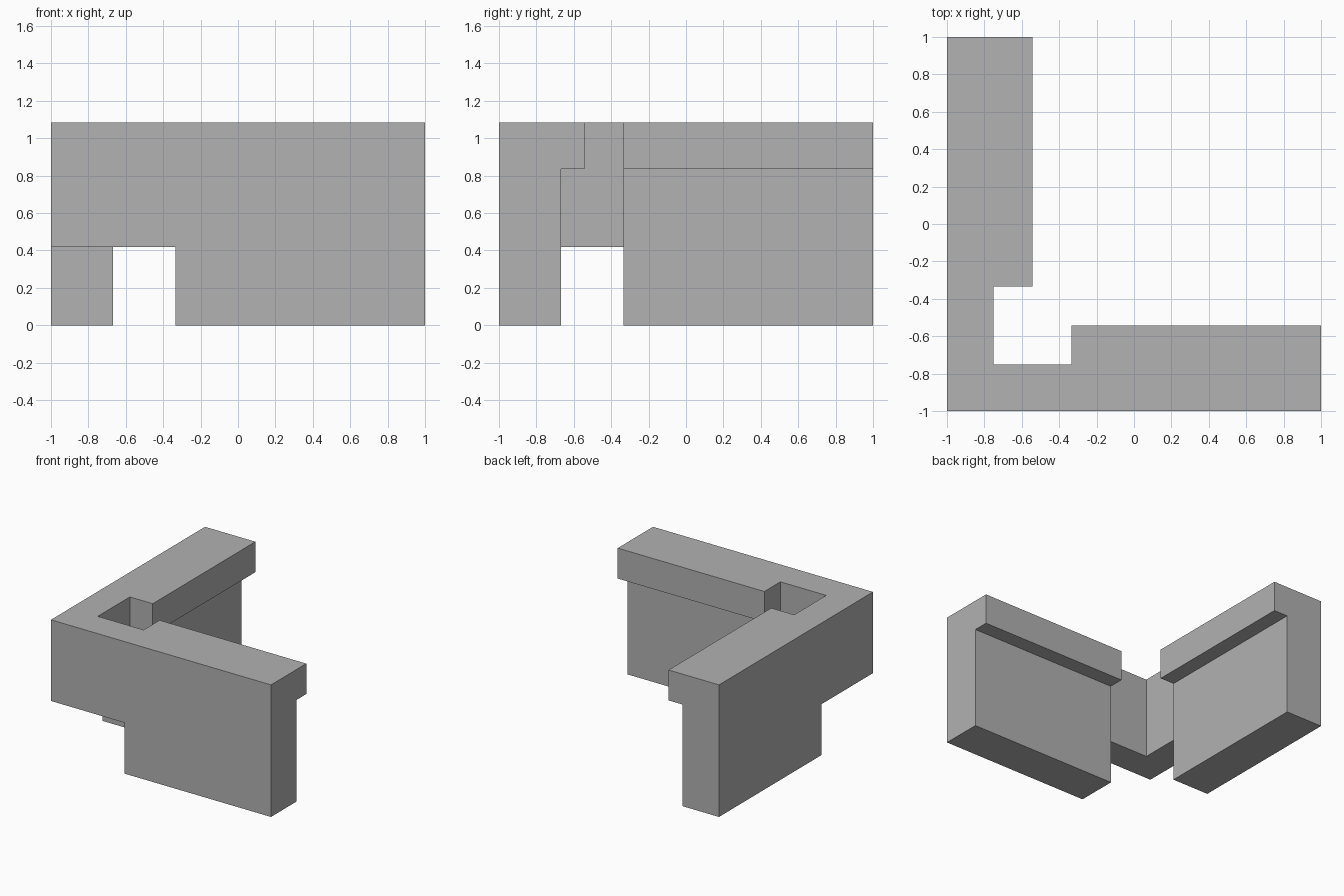
import bpy
import bmesh
from mathutils import Vector

cube = bpy.data.objects.get("Cube")
if cube:
    bpy.data.objects.remove(cube, do_unlink=True)

GREY = (0.445, 0.445, 0.445, 1)
stone = bpy.data.materials.new("plain_grey")
stone.use_nodes = True
stone.diffuse_color = GREY
stone.node_tree.nodes["Principled BSDF"].inputs["Base Color"].default_value = GREY

TOP = 1.085        # wall height
LEDGE = 0.835      # underside of the overhanging cap
ARCH = 0.418       # underside of the corner bridge
BODY = -0.667      # inner face of the wall body
CAP = -0.542       # inner face of the cap
BAND = -0.75       # inner face of the thin corner
GAP = -0.333       # where each full wall begins


def prism(name, points, offset):
    """Extrude a closed outline into a solid."""
    bm = bmesh.new()
    face = bm.faces.new([bm.verts.new(p) for p in points])
    grown = bmesh.ops.extrude_face_region(bm, geom=[face])["geom"]
    moved = [v for v in grown if isinstance(v, bmesh.types.BMVert)]
    bmesh.ops.translate(bm, verts=moved, vec=Vector(offset))
    bmesh.ops.recalc_face_normals(bm, faces=bm.faces)
    mesh = bpy.data.meshes.new(name)
    bm.to_mesh(mesh)
    bm.free()
    mesh.materials.append(stone)
    obj = bpy.data.objects.new(name, mesh)
    bpy.context.collection.objects.link(obj)
    return obj


# Thin L-shaped bridge around the corner
plan = [(-1, -1), (GAP, -1), (GAP, BAND), (BAND, BAND), (BAND, GAP), (-1, GAP)]
wall = prism("corner_wall", [(x, y, ARCH) for x, y in plan], (0, 0, TOP - ARCH))

# Two full walls sharing one capped cross-section
section = [(-1, 0), (BODY, 0), (BODY, LEDGE), (CAP, LEDGE), (CAP, TOP), (-1, TOP)]
length = 1 - GAP
arms = [
    prism("front_wall", [(GAP, d, z) for d, z in section], (length, 0, 0)),
    prism("side_wall", [(d, GAP, z) for d, z in section], (0, length, 0)),
]

# Fuse the walls into one solid
for arm in arms:
    union = wall.modifiers.new("join_" + arm.name, "BOOLEAN")
    union.operation = "UNION"
    union.solver = "EXACT"
    union.object = arm
bpy.context.view_layer.update()
graph = bpy.context.evaluated_depsgraph_get()
fused = bpy.data.meshes.new_from_object(wall.evaluated_get(graph))
wall.modifiers.clear()
wall.data = fused
for arm in arms:
    bpy.data.objects.remove(arm, do_unlink=True)

# Merge flat neighbouring faces
bm = bmesh.new()
bm.from_mesh(fused)
bmesh.ops.remove_doubles(bm, verts=bm.verts, dist=0.0001)
bmesh.ops.dissolve_limit(bm, angle_limit=0.01, verts=bm.verts, edges=bm.edges)
bm.to_mesh(fused)
bm.free()
